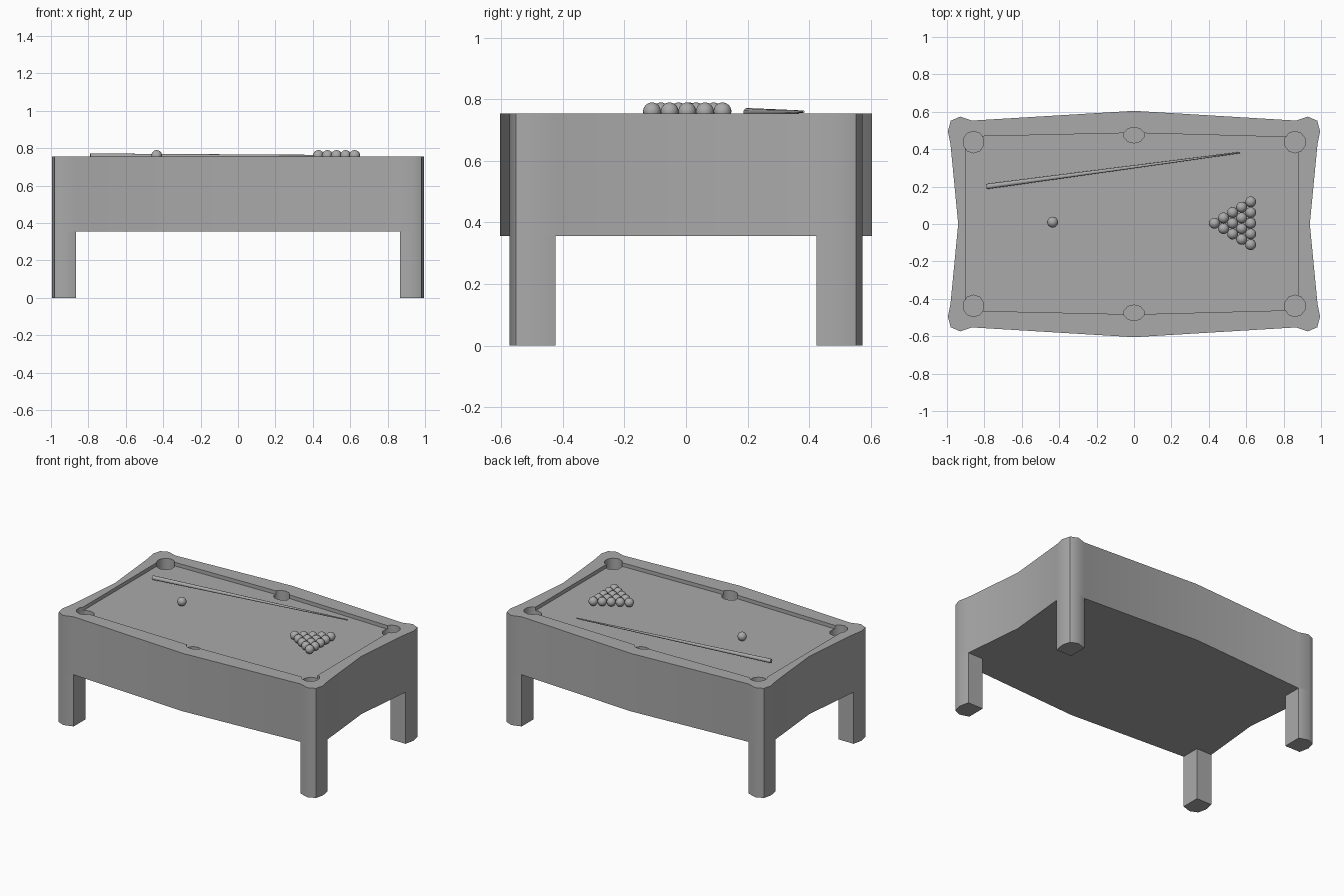
import bpy, math
from mathutils import Vector

if "Cube" in bpy.data.objects:
    bpy.data.objects.remove(bpy.data.objects["Cube"])

grey = bpy.data.materials.new("plain grey")
grey.use_nodes = True
COLOUR = (0.4, 0.4, 0.4, 1)
grey.diffuse_color = COLOUR
grey.node_tree.nodes["Principled BSDF"].inputs["Base Color"].default_value = COLOUR

TOP, FIELD, POCKET, UNDER = 0.755, 0.73, 0.65, 0.356


def smooth(ob, angle):
    bpy.ops.object.select_all(action="DESELECT")
    ob.select_set(True)
    bpy.context.view_layer.objects.active = ob
    bpy.ops.object.shade_smooth_by_angle(angle=math.radians(angle))


def prism(name, outline, low, high):
    """Upright solid with a counter-clockwise outline."""
    n = len(outline)
    verts = [(x, y, z) for z in (low, high) for x, y in outline]
    faces = [list(range(n))[::-1], list(range(n, 2 * n))]
    faces += [(i, (i + 1) % n, (i + 1) % n + n, i + n) for i in range(n)]
    mesh = bpy.data.meshes.new(name)
    mesh.from_pydata(verts, [], faces)
    mesh.materials.append(grey)
    ob = bpy.data.objects.new(name, mesh)
    bpy.context.collection.objects.link(ob)
    return ob


def mirrored(points, sx, sy):
    pts = [(x * sx, y * sy) for x, y in points]
    return pts if sx * sy > 0 else pts[::-1]


def cut(target, cutter):
    """Carve the cutter out of the target, then discard it."""
    mod = target.modifiers.new("carve", "BOOLEAN")
    mod.operation, mod.solver, mod.object = "DIFFERENCE", "EXACT", cutter
    bpy.context.view_layer.objects.active = target
    bpy.ops.object.modifier_apply(modifier=mod.name)
    bpy.data.objects.remove(cutter)


# Rounded corner shared by the body and the legs, from the side to the long edge
corner = [(0.981, 0.425), (0.995, 0.495), (0.98, 0.552), (0.93, 0.574), (0.865, 0.553)]
quadrants = [(1, 1), (-1, 1), (-1, -1), (1, -1)]

# Body with bulging long sides and waisted short sides
outline = []
for sx, sy in quadrants:
    outline.append((0.94 * sx, 0) if sx * sy > 0 else (0, 0.605 * sy))
    outline += mirrored(corner, sx, sy)
body = prism("table_body", outline, UNDER, TOP)

# Sunken playing field
field = [(0.877, -0.46), (0.877, 0.463), (0, 0.487),
         (-0.9, 0.467), (-0.9, -0.463), (0, -0.483)]
cut(body, prism("field_cutter", field, FIELD, TOP + 0.1))

# Six pockets
for sy in (-1, 1):
    for px, py, rx, ry in ((-0.858, 0.438, 0.057, 0.058),
                           (0, 0.475, 0.055, 0.042),
                           (0.861, 0.438, 0.057, 0.058)):
        ring = [(px + rx * math.cos(a), py * sy + ry * math.sin(a))
                for a in (math.tau * (i + 0.5) / 10 for i in range(10))]
        cut(body, prism("pocket_cutter", ring, POCKET, TOP + 0.1))
smooth(body, 45)

# Legs, square inside and rounded outside
for sx, sy in quadrants:
    name = ("back" if sy > 0 else "front") + ("_left" if sx > 0 else "_right") + "_leg"
    leg = prism(name, mirrored([(0.865, 0.425)] + corner, sx, sy), 0, UNDER)
    smooth(leg, 50)


# Balls: one cue ball and a racked triangle
def ball(name, x, y):
    bpy.ops.mesh.primitive_uv_sphere_add(segments=20, ring_count=12, radius=0.029,
                                         location=(x, y, 0.761))
    ob = bpy.context.object
    ob.name = name
    ob.data.materials.append(grey)
    smooth(ob, 60)


ball("cue_ball", -0.435, 0.01)
for row in range(5):
    for i in range(row + 1):
        ball("racked_ball", 0.43 + 0.0485 * row, 0.004 + 0.0573 * (i - row / 2))

# Tapered cue stick
butt, tip = Vector((-0.79, 0.2, 0.758)), Vector((0.567, 0.382, 0.76))
bpy.ops.mesh.primitive_cone_add(vertices=12, radius1=0.014, radius2=0.004,
                                depth=(tip - butt).length, location=(butt + tip) / 2)
cue = bpy.context.object
cue.name = "cue_stick"
cue.rotation_euler = (tip - butt).to_track_quat("Z", "Y").to_euler()
cue.data.materials.append(grey)
smooth(cue, 50)
